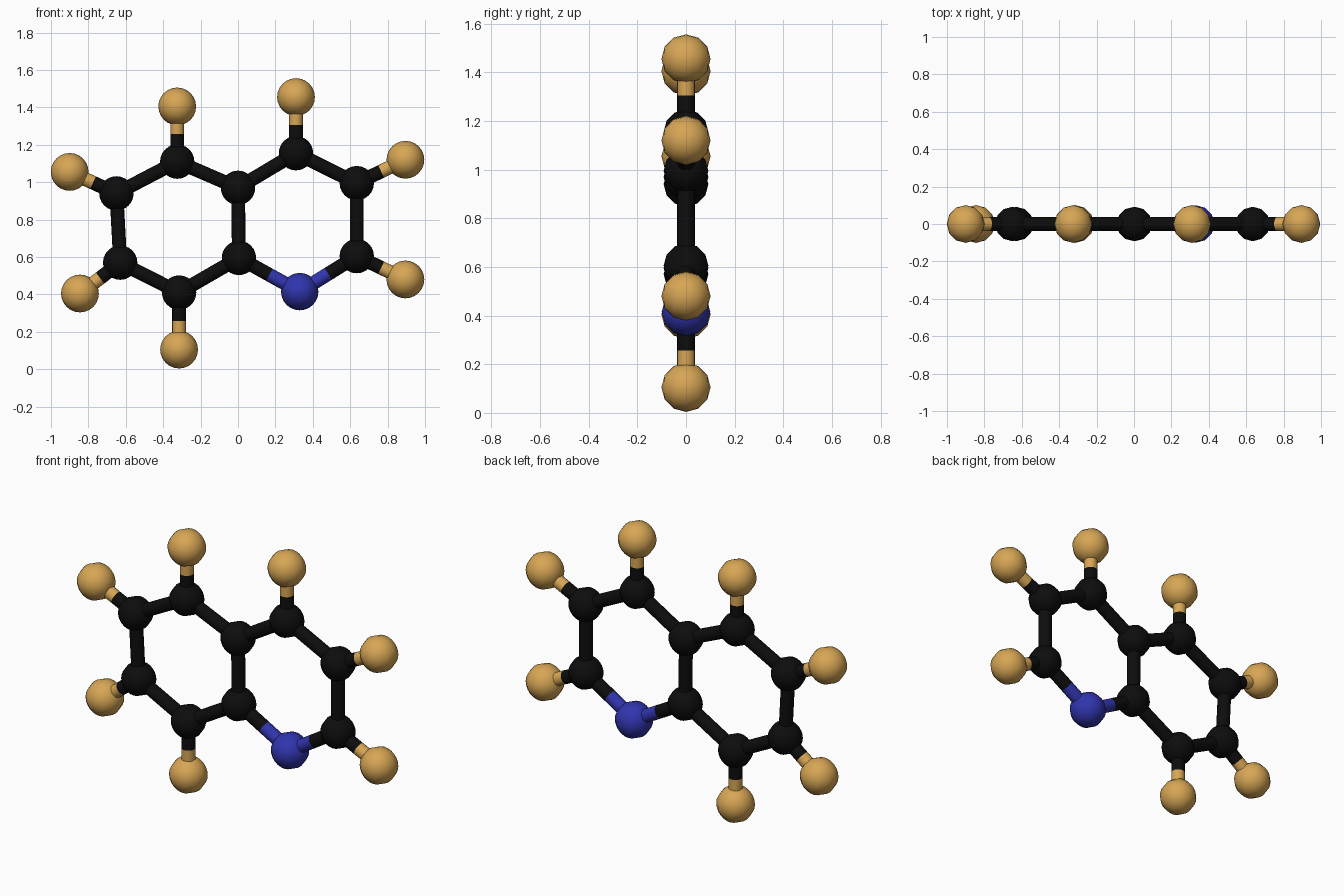
import bpy
from mathutils import Vector, Matrix
from math import pi

if "Cube" in bpy.data.objects:
    bpy.data.objects.remove(bpy.data.objects["Cube"])


def material(name, rgb):
    m = bpy.data.materials.new(name)
    m.diffuse_color = (*rgb, 1)
    m.use_nodes = True
    m.node_tree.nodes["Principled BSDF"].inputs["Base Color"].default_value = m.diffuse_color
    return m


black = material("black", (0.004, 0.004, 0.004))
gold = material("gold", (0.68, 0.38, 0.09))
blue = material("blue", (0.03, 0.035, 0.42))

# Atoms: position in the x-z plane
carbons = [(-0.325, 1.11), (-0.65, 0.94), (-0.63, 0.57), (-0.315, 0.41), (0.005, 0.595),
           (0.0, 0.97), (0.31, 1.155), (0.635, 0.995), (0.635, 0.605)]
nitrogen = (0.33, 0.415)
# Hydrogens: index of the carbon they hang on, and position
hydrogens = [(0, (-0.325, 1.405)), (1, (-0.90, 1.055)), (2, (-0.845, 0.405)),
             (3, (-0.315, 0.105)), (6, (0.31, 1.455)), (7, (0.895, 1.12)), (8, (0.895, 0.48))]
BOND_RADIUS = 0.037


def finish(name, mat):
    o = bpy.context.object
    o.name = name
    o.data.materials.append(mat)
    bpy.ops.object.shade_smooth_by_angle(angle=pi / 3)


def atom(name, p, radius, mat):
    bpy.ops.mesh.primitive_uv_sphere_add(segments=24, ring_count=6, radius=radius,
                                         location=(p[0], 0, p[1]), rotation=(pi / 2, 0, 0))
    finish(name, mat)


def rod(name, a, b, mat):
    a, b = Vector((a[0], 0, a[1])), Vector((b[0], 0, b[1]))
    d = b - a
    bpy.ops.mesh.primitive_cylinder_add(vertices=16, radius=BOND_RADIUS, depth=d.length,
                                        location=(a + b) / 2,
                                        rotation=d.to_track_quat('Z', 'Y').to_euler())
    finish(name, mat)


def split_bond(name, a, b, mat_a, mat_b):
    mid = ((a[0] + b[0]) / 2, (a[1] + b[1]) / 2)
    rod(name + "_inner", a, mid, mat_a)
    rod(name + "_outer", mid, b, mat_b)


# Balls
for i, p in enumerate(carbons):
    atom(f"carbon_ball_{i}", p, 0.092, black)
atom("nitrogen_ball", nitrogen, 0.1, blue)

# Ring bonds between carbons: chain plus the closing edge of the left ring
for i, j in [(k, k + 1) for k in range(8)] + [(5, 0)]:
    rod(f"ring_bond_{i}_{j}", carbons[i], carbons[j], black)

# Two-colour bonds
for i in (4, 8):
    split_bond(f"nitrogen_bond_{i}", carbons[i], nitrogen, black, blue)
for i, p in hydrogens:
    atom(f"hydrogen_ball_{i}", p, 0.101, gold)
    split_bond(f"hydrogen_bond_{i}", carbons[i], p, black, gold)
